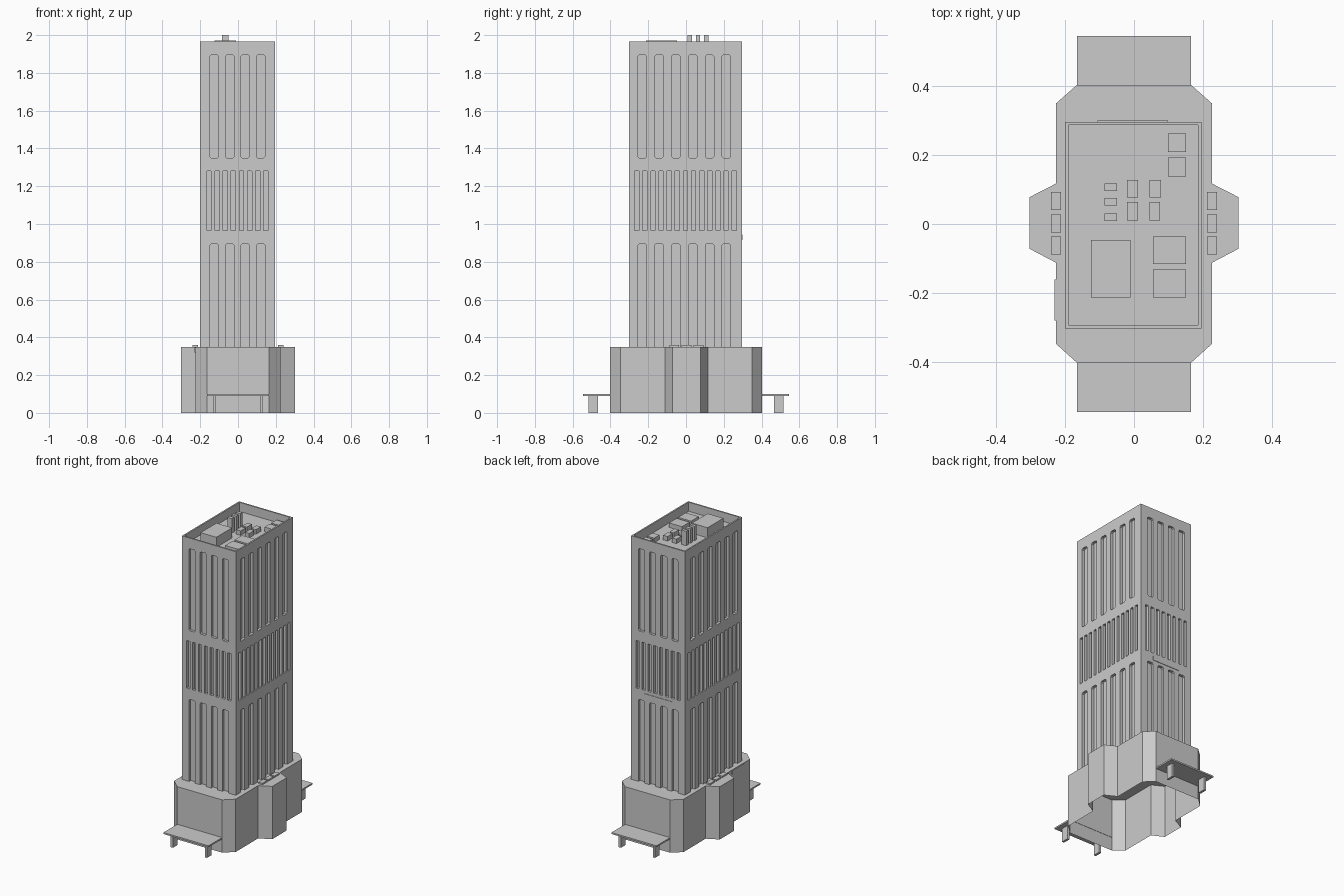
import bpy, bmesh

if "Cube" in bpy.data.objects:
    bpy.data.objects.remove(bpy.data.objects["Cube"])

def make(name, bm):
    bmesh.ops.recalc_face_normals(bm, faces=bm.faces)
    me = bpy.data.meshes.new(name)
    bm.to_mesh(me)
    bm.free()
    ob = bpy.data.objects.new(name, me)
    bpy.context.collection.objects.link(ob)
    return ob

def prism(bm, pts, offset):
    """Extrude the closed loop of 3D points by the offset vector."""
    f = bm.faces.new([bm.verts.new(p) for p in pts])
    r = bmesh.ops.extrude_face_region(bm, geom=[f], use_keep_orig=True)
    vs = [v for v in r["geom"] if isinstance(v, bmesh.types.BMVert)]
    bmesh.ops.translate(bm, verts=vs, vec=offset)

def add_box(bm, x0, x1, y0, y1, z0, z1):
    prism(bm, [(x0, y0, z0), (x1, y0, z0), (x1, y1, z0), (x0, y1, z0)], (0, 0, z1 - z0))

def box(name, *dims):
    bm = bmesh.new()
    add_box(bm, *dims)
    return make(name, bm)

X0, X1, Y0, Y1 = -0.20, 0.195, -0.302, 0.296
TOP, ROOF, BASE = 1.965, 1.9, 0.35
DEPTH, OUT = 0.018, 0.03

def slot(bm, side, c, w, z0, z1, ch):
    """Chamfered vertical slot cutter on one facade."""
    h = w / 2
    prof = [(c - h + ch, z0), (c + h - ch, z0), (c + h, z0 + ch), (c + h, z1 - ch),
            (c + h - ch, z1), (c - h + ch, z1), (c - h, z1 - ch), (c - h, z0 + ch)]
    length = DEPTH + OUT
    if side in "FB":
        y = Y0 - OUT if side == "F" else Y1 - DEPTH
        prism(bm, [(u, y, z) for u, z in prof], (0, length, 0))
    else:
        x = X0 - OUT if side == "L" else X1 - DEPTH
        prism(bm, [(x, u, z) for u, z in prof], (length, 0, 0))

# Tower shaft with window slots, ribbed middle band and sunken roof
tower = box("tower", X0, X1, Y0, Y1, BASE, TOP)
cut = bmesh.new()
for sides, n, pitch, mid, ribs in (("FB", 4, 0.082, -0.003, 8), ("LR", 6, 0.089, -0.009, 13)):
    for side in sides:
        for i in range(n):
            c = mid + (i - (n - 1) / 2) * pitch
            slot(cut, side, c, 0.045, 1.35, 1.895, 0.007)
            slot(cut, side, c, 0.045, 0.30, 0.895, 0.007)
        for i in range(ribs):
            slot(cut, side, -0.003 + (i - (ribs - 1) / 2) * 0.043, 0.023, 0.965, 1.28, 0.001)
add_box(cut, X0 + 0.01, X1 - 0.01, Y0 + 0.01, Y1 - 0.01, ROOF + 0.005, TOP + 0.1)
cutter = make("tower_cutter", cut)
cutter.hide_render = True
mod = tower.modifiers.new("slots", "BOOLEAN")
mod.operation, mod.solver, mod.object = "DIFFERENCE", "EXACT", cutter
bpy.context.view_layer.update()
carved = bpy.data.meshes.new_from_object(tower.evaluated_get(bpy.context.evaluated_depsgraph_get()))
tower.modifiers.clear()
tower.data = carved
bpy.data.objects.remove(cutter)

# Podium shell, open underneath
half = [(0.165, -0.402), (0.226, -0.347), (0.226, -0.112), (0.302, -0.072),
        (0.302, 0.078), (0.226, 0.117), (0.226, 0.349), (0.165, 0.403)]
outline = half + [(-x, y) for x, y in reversed(half)]
bm = bmesh.new()
prism(bm, [(x, y, 0) for x, y in outline], (0, 0, BASE))
bottom = [f for f in bm.faces if all(v.co.z < 0.001 for v in f.verts)]
bmesh.ops.delete(bm, geom=bottom, context="FACES_ONLY")
make("podium", bm)

# Entrance canopies with legs, front and back
for s, tag in ((-1, "front"), (1, "back")):
    box(tag + "_canopy", -0.165, 0.165, *sorted((s * 0.40, s * 0.545)), 0.09, 0.10)
    for x, end in ((-0.125, "left"), (0.125, "right")):
        box(f"{tag}_canopy_leg_{end}", x - 0.008, x + 0.008,
            *sorted((s * 0.465, s * 0.515)), 0, 0.09)

# Vents on the podium wings
for s, tag in ((-1, "left"), (1, "right")):
    c = s * 0.226
    for i in range(3):
        y = 0.002 + (i - 1) * 0.064
        box(f"podium_vent_{tag}_{i}", c - 0.015, c + 0.015, y - 0.026, y + 0.026, BASE, 0.36)

# Blank wall plates
box("back_plate", -0.105, 0.098, Y1, Y1 + 0.003, 0.915, 0.945)
box("podium_plate", -0.23, -0.226, -0.28, -0.16, 0.32, 0.347)

# Roof equipment
box("roof_plant_room", -0.125, -0.01, -0.213, -0.047, ROOF, 1.972)
units = [(0.055, 0.15, -0.116, -0.036), (0.055, 0.15, -0.213, -0.132),
         (0.098, 0.15, 0.208, 0.262), (0.098, 0.15, 0.138, 0.193),
         (0.045, 0.078, 0.077, 0.128), (0.045, 0.075, 0.01, 0.063),
         (-0.02, 0.012, 0.077, 0.128), (-0.02, 0.012, 0.01, 0.063)]
for i, u in enumerate(units):
    box(f"roof_unit_{i}", *u, ROOF, 1.935)
for i, y in enumerate((0.02, 0.064, 0.107)):
    box(f"roof_stack_{i}", -0.085, -0.049, y - 0.011, y + 0.011, ROOF, 2.0)
